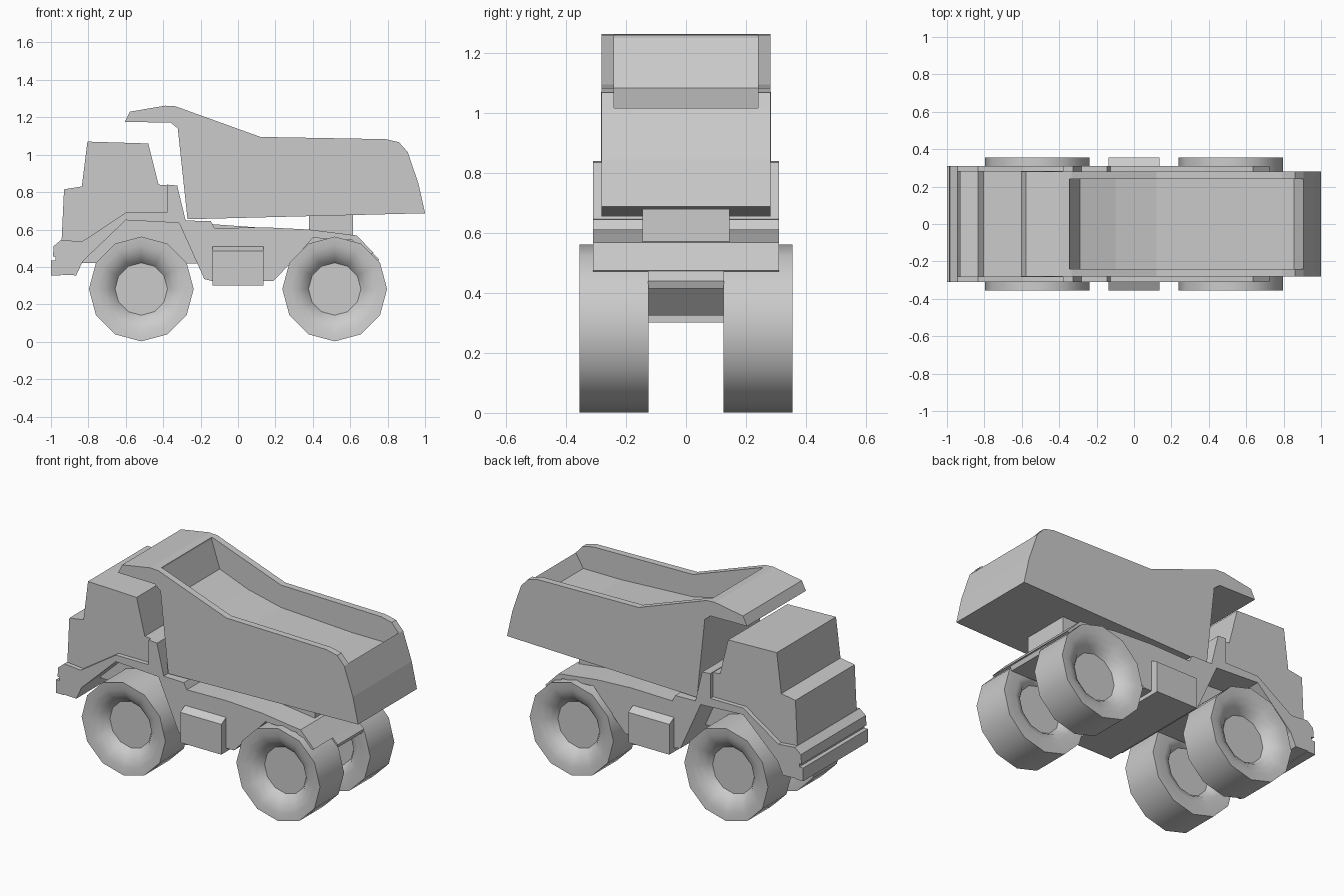
import bpy, bmesh, math

if "Cube" in bpy.data.objects:
    bpy.data.objects.remove(bpy.data.objects["Cube"])


def finish(bm, name):
    bmesh.ops.recalc_face_normals(bm, faces=bm.faces)
    me = bpy.data.meshes.new(name)
    bm.to_mesh(me)
    bm.free()
    ob = bpy.data.objects.new(name, me)
    bpy.context.collection.objects.link(ob)
    return ob


def prism(name, pts, half, axis='y'):
    """Extrude a side profile symmetrically across the width (or length)."""
    bm = bmesh.new()
    if axis == 'y':
        vs = [bm.verts.new((a, -half, z)) for a, z in pts]
        vec = (0, 2 * half, 0)
    else:
        vs = [bm.verts.new((-half, a, z)) for a, z in pts]
        vec = (2 * half, 0, 0)
    face = bm.faces.new(vs)
    ext = bmesh.ops.extrude_face_region(bm, geom=[face], use_keep_orig=True)
    moved = [g for g in ext['geom'] if isinstance(g, bmesh.types.BMVert)]
    bmesh.ops.translate(bm, verts=moved, vec=vec)
    return finish(bm, name)


def wheel(name, x, side):
    """Twelve-sided tyre with a dished face and a flat hub."""
    profile = [(.14, .17), (.16, .14), (.20, .127), (.28, .125), (.28, .355),
               (.235, .351), (.195, .337), (.16, .312), (.14, .285)]
    n = 12
    bm = bmesh.new()
    rings = [[bm.verts.new((x + r * math.sin(2 * math.pi * i / n), side * y,
                            .282 + r * math.cos(2 * math.pi * i / n)))
              for i in range(n)] for r, y in profile]
    for a, b in zip(rings, rings[1:]):
        for i in range(n):
            j = (i + 1) % n
            bm.faces.new((a[i], a[j], b[j], b[i]))
    bm.faces.new(rings[0])
    bm.faces.new(rings[-1])
    ob = finish(bm, name)
    bpy.ops.object.select_all(action='DESELECT')
    ob.select_set(True)
    bpy.context.view_layer.objects.active = ob
    bpy.ops.object.shade_smooth_by_angle(angle=math.radians(40))


# Wheels
for label, x in (("front", -.517), ("rear", .517)):
    for side_name, s in (("right", -1), ("left", 1)):
        wheel(f"{label}_{side_name}_wheel", x, s)

# Lower body with both wheel arches
prism("fender_body", [
    (-.975, .36), (-.975, .51), (-.945, .545), (-.835, .535), (-.6, .69),
    (-.38, .69), (-.38, .84), (-.325, .835), (-.28, .648), (-.145, .645),
    (-.125, .607), (.14, .612), (.38, .6), (.635, .568), (.725, .475),
    (.69, .465), (.61, .545), (.4, .555), (.28, .42), (.19, .325),
    (-.14, .325), (-.18, .335), (-.315, .635), (-.6, .65), (-.83, .43),
    (-.865, .355)], .31)

# Central chassis beam between the wheels
prism("chassis", [(-.84, .42), (-.84, .52), (-.6, .65), (-.3, .64), (.4, .59),
                  (.63, .56), (.755, .44), (.745, .415)], .126)

# Front bumper bars with a groove between them
prism("lower_bumper", [(-1, .355), (-1, .435), (-.95, .435), (-.95, .355)], .31)
prism("upper_bumper", [(-.99, .455), (-.985, .512), (-.945, .545), (-.945, .455)], .31)

# Cab with stepped hood
prism("cab", [(-.945, .5), (-.93, .815), (-.835, .83), (-.805, 1.07),
              (-.48, 1.06), (-.425, .84), (-.36, .835), (-.36, .66),
              (-.6, .66), (-.8, .5)], .283)

# Side boxes across the belly, with chamfered tops
prism("side_boxes", [(-.355, .302), (.355, .302), (.355, .485), (.305, .513),
                     (-.305, .513), (-.355, .485)], .137, 'x')

# Pivot block under the dump bed
prism("bed_support", [(.38, .57), (.38, .69), (.615, .69), (.615, .565)], .145)

# Dump bed with canopy
bed = prism("dump_bed", [
    (-.605, 1.175), (-.578, 1.23), (-.39, 1.262), (-.335, 1.259), (.12, 1.095),
    (.79, 1.083), (.86, 1.067), (.907, 1.015), (.965, .845), (1, .687),
    (-.27, .655), (-.322, 1.14), (-.36, 1.172)], .281)
cutter = prism("bed_cutter", [
    (-.345, 1.5), (-.345, 1.25), (-.29, 1.083), (-.1, 1.01), (.12, .96),
    (.6, .935), (.855, .935), (.905, 1.016), (1.1, 1.2), (1.1, 1.5)], .24)
cutter.hide_render = True
mod = bed.modifiers.new("hollow", 'BOOLEAN')
mod.operation = 'DIFFERENCE'
mod.solver = 'EXACT'
mod.object = cutter
bpy.ops.object.select_all(action='DESELECT')
bed.select_set(True)
bpy.context.view_layer.objects.active = bed
bpy.ops.object.modifier_apply(modifier=mod.name)
bpy.data.objects.remove(cutter)
